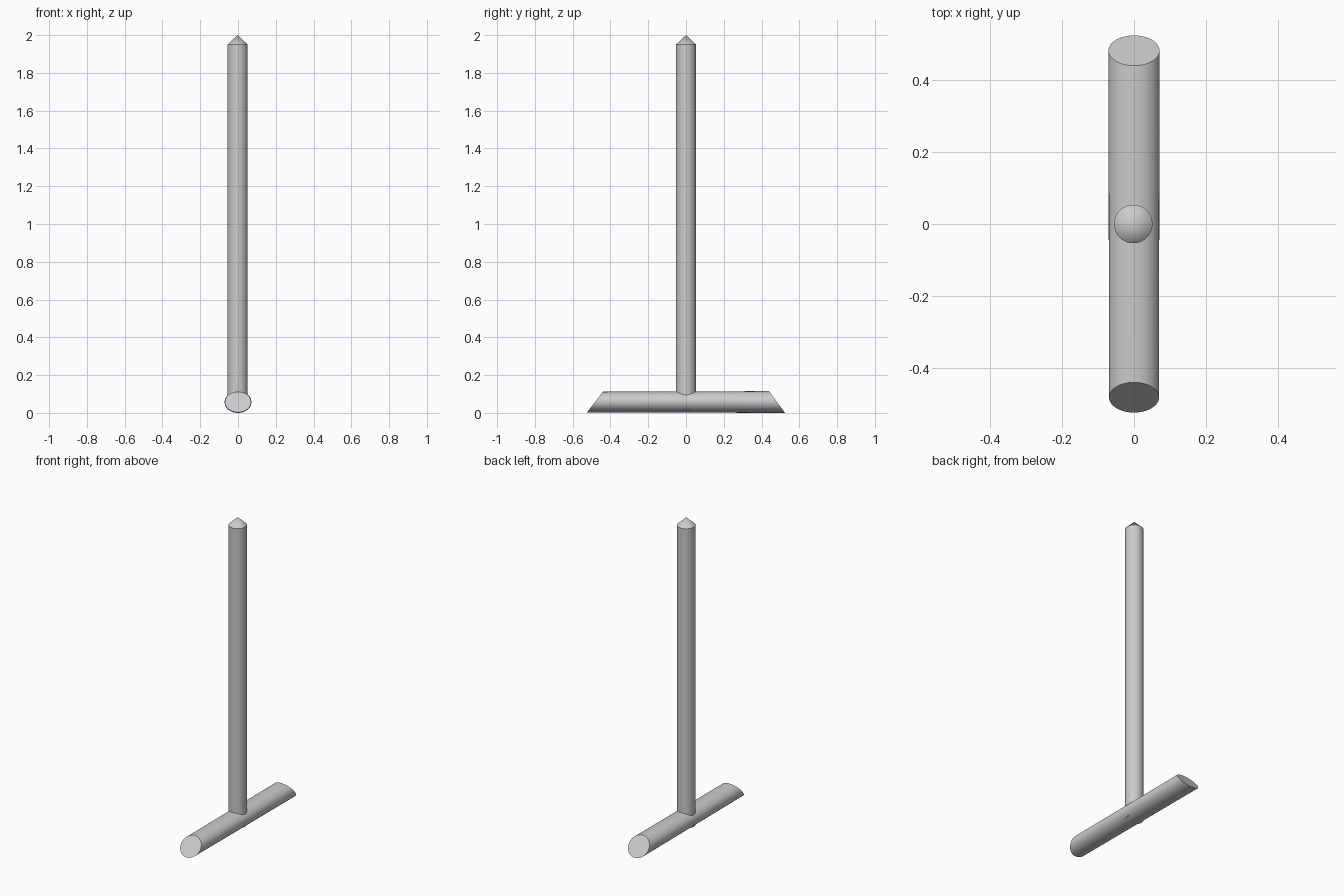
import bpy, bmesh, math

if "Cube" in bpy.data.objects:
    bpy.data.objects.remove(bpy.data.objects["Cube"])

SEGMENTS = 64


def loft(name, rings, tip=None):
    """Skin a solid through closed rings of points, with an optional pointed end."""
    bm = bmesh.new()
    loops = [[bm.verts.new(p) for p in ring] for ring in rings]
    for a, b in zip(loops, loops[1:]):
        for i in range(SEGMENTS):
            j = (i + 1) % SEGMENTS
            bm.faces.new((a[i], a[j], b[j], b[i]))
    bm.faces.new(loops[0])
    if tip:
        apex = bm.verts.new(tip)
        for i in range(SEGMENTS):
            bm.faces.new((loops[-1][i], loops[-1][(i + 1) % SEGMENTS], apex))
    else:
        bm.faces.new(loops[-1])
    bmesh.ops.recalc_face_normals(bm, faces=bm.faces[:])
    mesh = bpy.data.meshes.new(name)
    bm.to_mesh(mesh)
    bm.free()
    obj = bpy.data.objects.new(name, mesh)
    bpy.context.collection.objects.link(obj)
    bpy.ops.object.select_all(action='DESELECT')
    obj.select_set(True)
    bpy.context.view_layer.objects.active = obj
    bpy.ops.object.shade_smooth_by_angle(angle=math.radians(25))
    return obj


ANGLES = [2 * math.pi * i / SEGMENTS for i in range(SEGMENTS)]


def post_ring(z, radius=0.0535, x=-0.002):
    return [(x + radius * math.cos(a), radius * math.sin(a), z) for a in ANGLES]


def base_ring(side, rx, rz):
    # slanted end: the log is longer at the bottom than at the top
    return [(rx * math.cos(a), side * (0.482 - 0.042 * math.sin(a)),
             0.0575 + rz * math.sin(a)) for a in ANGLES]


# Upright stake with a pointed top; its foot just shows through the log
loft("post", [post_ring(0.016), post_ring(1.95)], tip=(-0.002, 0, 2.0))

# Lying oval log, very slightly tapered toward the front
loft("base_log", [base_ring(-1, 0.0695, 0.0545), base_ring(1, 0.071, 0.0575)])
